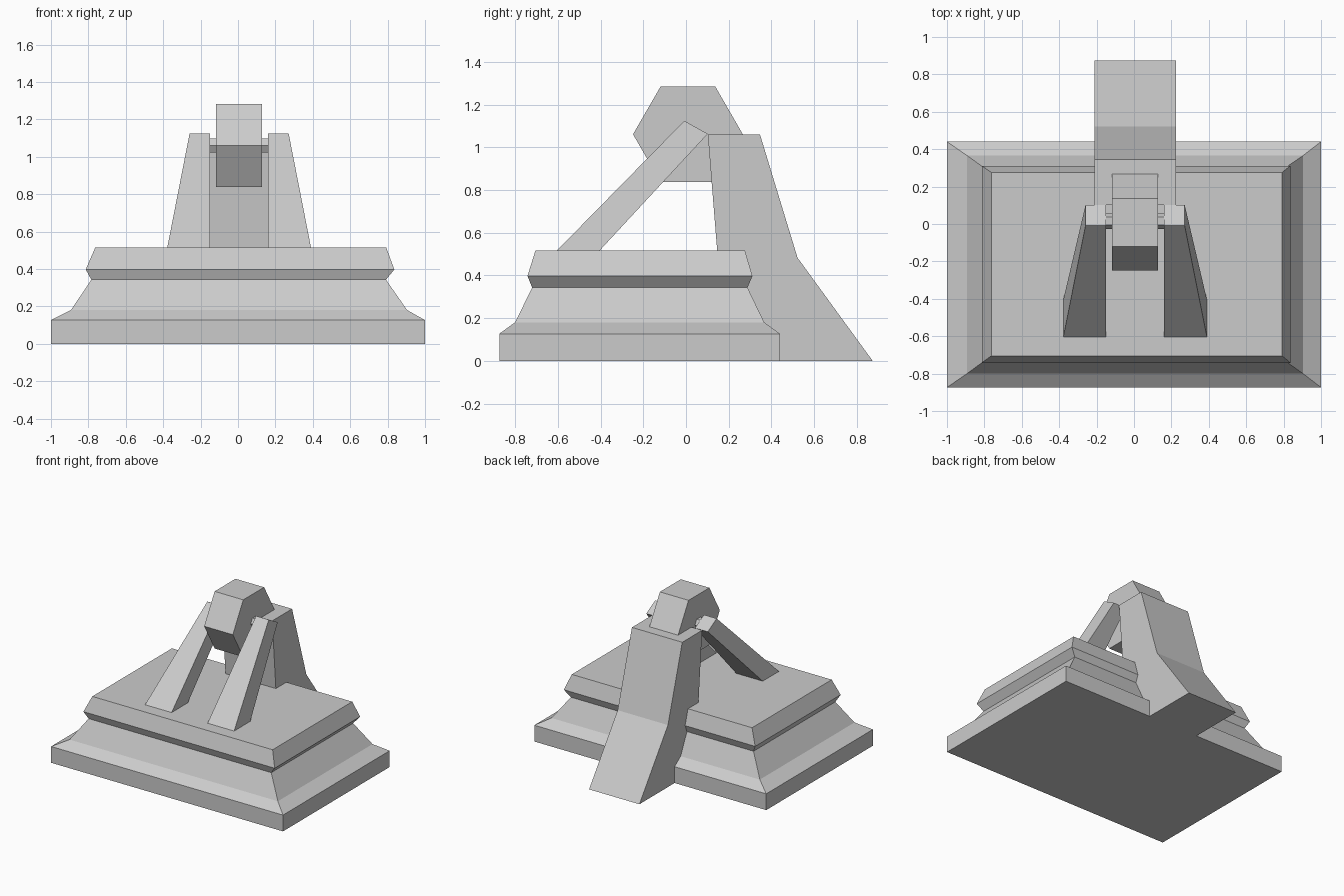
import bpy, bmesh
from math import cos, sin, pi

if "Cube" in bpy.data.objects:
    bpy.data.objects.remove(bpy.data.objects["Cube"])

def loft(name, rings):
    """Closed solid through a stack of matching rings."""
    bm = bmesh.new()
    vr = [[bm.verts.new(p) for p in r] for r in rings]
    n = len(vr[0])
    for a, b in zip(vr, vr[1:]):
        for i in range(n):
            j = (i + 1) % n
            bm.faces.new((a[i], a[j], b[j], b[i]))
    bm.faces.new(vr[0][::-1])
    bm.faces.new(vr[-1])
    bmesh.ops.recalc_face_normals(bm, faces=bm.faces)
    me = bpy.data.meshes.new(name)
    bm.to_mesh(me)
    bm.free()
    ob = bpy.data.objects.new(name, me)
    bpy.context.collection.objects.link(ob)
    return ob

def extrude_x(name, profile, x0, x1):
    """Extrude a (y, z) profile along x."""
    return loft(name, [[(x, y, z) for y, z in profile] for x in (x0, x1)])

# Stepped rectangular plinth: z, x range, y range
levels = [
    (0.0, -1.0, 1.0, -0.874, 0.44),
    (0.127, -1.0, 1.0, -0.874, 0.44),
    (0.181, -0.893, 0.904, -0.80, 0.366),
    (0.343, -0.784, 0.791, -0.72, 0.288),
    (0.398, -0.814, 0.836, -0.742, 0.311),
    (0.516, -0.763, 0.792, -0.705, 0.276),
]
loft("plinth", [[(x0, y0, z), (x1, y0, z), (x1, y1, z), (x0, y1, z)]
                for z, x0, x1, y0, y1 in levels])

# Rear buttress running from the ground up to the head
extrude_x("rear_buttress",
          [(0.102, 1.061), (0.346, 1.061), (0.522, 0.483), (0.874, 0.0),
           (0.19, 0.0), (0.146, 0.516)], -0.21, 0.224)

# Hexagonal head and its small hexagonal axle
def hexagon(cy, cz, r):
    return [(cy + r * cos(i * pi / 3), cz + r * sin(i * pi / 3)) for i in range(6)]

extrude_x("head", hexagon(0.009, 1.061, 0.257), -0.118, 0.129)
extrude_x("axle", hexagon(0.015, 1.061, 0.043), -0.16, 0.17)

# Pair of leaning front struts, flared outward at the foot
CX = 0.006
strut = [(-0.605, 0.516, 0.384), (-0.405, 0.516, 0.384),
         (0.102, 1.063, 0.265), (-0.008, 1.124, 0.265)]
for side, s in (("left", -1), ("right", 1)):
    loft(side + "_strut", [[(CX + s * 0.155, y, z) for y, z, _ in strut],
                           [(CX + s * x, y, z) for y, z, x in strut]])
